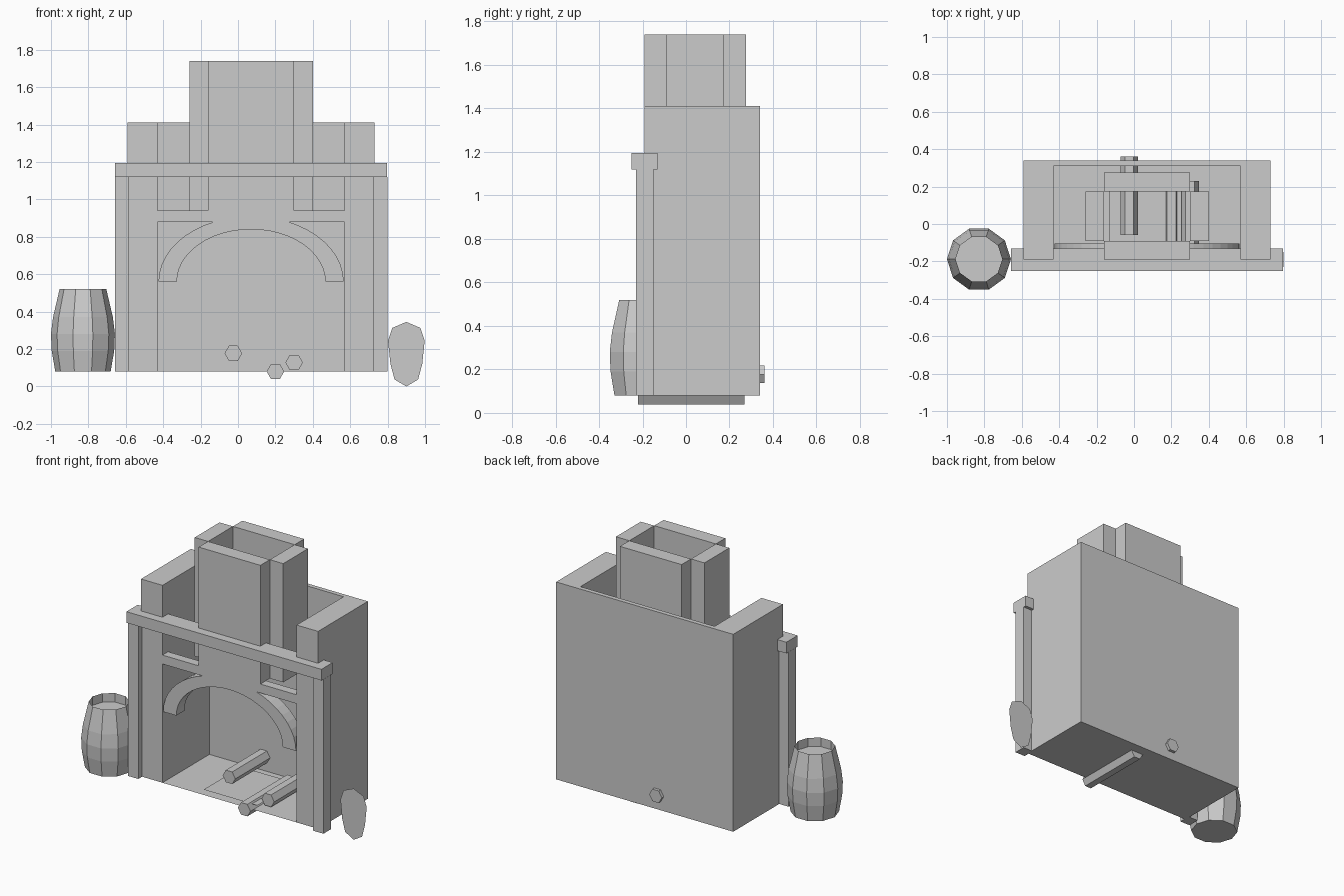
import bpy, bmesh
from math import pi, cos, sin

if "Cube" in bpy.data.objects:
    bpy.data.objects.remove(bpy.data.objects["Cube"])

CX = 0.07  # centre line of the fireplace


def make(name, verts, faces):
    me = bpy.data.meshes.new(name)
    me.from_pydata(verts, [], faces)
    bm = bmesh.new()
    bm.from_mesh(me)
    bmesh.ops.recalc_face_normals(bm, faces=bm.faces)
    bm.to_mesh(me)
    bm.free()
    ob = bpy.data.objects.new(name, me)
    bpy.context.collection.objects.link(ob)
    return ob


def prism(name, pts, y0, y1):
    """Extrude an x-z outline from y0 to y1."""
    n = len(pts)
    verts = [(x, y, z) for y in (y0, y1) for x, z in pts]
    faces = [list(range(n)), list(range(2 * n - 1, n - 1, -1))]
    faces += [(i, (i + 1) % n, n + (i + 1) % n, n + i) for i in range(n)]
    return make(name, verts, faces)


def box(name, x0, x1, y0, y1, z0, z1):
    return prism(name, [(x0, z0), (x1, z0), (x1, z1), (x0, z1)], y0, y1)


def plate(name, x0, x1, y0, y1, z):
    return make(name, [(x0, y0, z), (x1, y0, z), (x1, y1, z), (x0, y1, z)], [(0, 1, 2, 3)])


# Hearth body: side walls, back wall, floor and raised ash plate
for side, s in (("left", -1), ("right", 1)):
    a, b = sorted((CX + s * 0.5, CX + s * 0.66))
    box(side + "_wall", a, b, -0.19, 0.34, 0.08, 1.41)
    a, b = sorted((CX + s * 0.652, CX + s * 0.728))
    box(side + "_pilaster", a, b, -0.23, -0.15, 0.08, 1.12)
    # Chimney side slabs
    a, b = sorted((CX + s * 0.23, CX + s * 0.33))
    box(side + "_chimney_slab", a, b, -0.09, 0.175, 0.94, 1.74)
box("back_wall", CX - 0.5, CX + 0.5, 0.31, 0.34, 0.08, 1.41)
plate("floor", CX - 0.5, CX + 0.5, -0.19, 0.31, 0.08)
plate("ash_plate", CX - 0.2, CX + 0.2, -0.18, 0.22, 0.11)

# Chimney front and back slabs, lintel and mantel
box("front_chimney_slab", CX - 0.23, CX + 0.23, -0.19, -0.09, 0.94, 1.74)
box("back_chimney_slab", CX - 0.23, CX + 0.23, 0.175, 0.275, 0.94, 1.74)
box("lintel", CX - 0.5, CX + 0.5, -0.19, -0.13, 0.88, 0.94)
box("mantel_shelf", CX - 0.727, CX + 0.727, -0.25, -0.13, 1.12, 1.195)

# Arch band below the lintel, made of quads
N = 24
verts, faces = [], []
for i in range(N + 1):
    t = pi * i / N
    for y in (-0.19, -0.105):
        for rx, rz in ((0.495, 0.35), (0.397, 0.28)):
            verts.append((CX + rx * cos(t), y, 0.56 + rz * sin(t)))
for i in range(N):
    k = 4 * i
    for a, b in ((0, 1), (1, 3), (3, 2), (2, 0)):
        faces.append((k + a, k + b, k + 4 + b, k + 4 + a))
faces += [(0, 1, 3, 2), (4 * N, 4 * N + 1, 4 * N + 3, 4 * N + 2)]
make("arch", verts, faces)

# Hexagonal logs
for i, (x, z, y0, y1) in enumerate(((-0.025, 0.177, -0.06, 0.36),
                                    (0.20, 0.08, -0.22, 0.27),
                                    (0.30, 0.128, -0.11, 0.23))):
    hexagon = [(x + 0.047 * cos(pi * k / 3), z + 0.047 * sin(pi * k / 3)) for k in range(6)]
    prism(f"log_{i + 1}", hexagon, y0, y1)

# Ten-sided barrel with closed bottom and recessed lid
rings = ((0.08, 0.148), (0.19, 0.167), (0.28, 0.171), (0.37, 0.16), (0.52, 0.125), (0.46, 0.125))
S = 10
verts = [(-0.829 + r * cos(2 * pi * k / S), -0.188 + r * sin(2 * pi * k / S), z)
         for z, r in rings for k in range(S)]
faces = [(j * S + k, j * S + (k + 1) % S, (j + 1) * S + (k + 1) % S, (j + 1) * S + k)
         for j in range(len(rings) - 1) for k in range(S)]
faces += [list(range(S)), list(range((len(rings) - 1) * S, len(rings) * S))]
make("barrel", verts, faces)

# Flat shovel blade standing on the right
half = [(0.075, 0.313), (0.098, 0.245), (0.085, 0.12), (0.063, 0.037)]
outline = [(0.0, 0.345)] + half + [(0.0, 0.0)] + [(-x, z) for x, z in reversed(half)]
make("shovel_blade", [(0.9 + x, -0.055, z) for x, z in outline], [list(range(len(outline)))])
